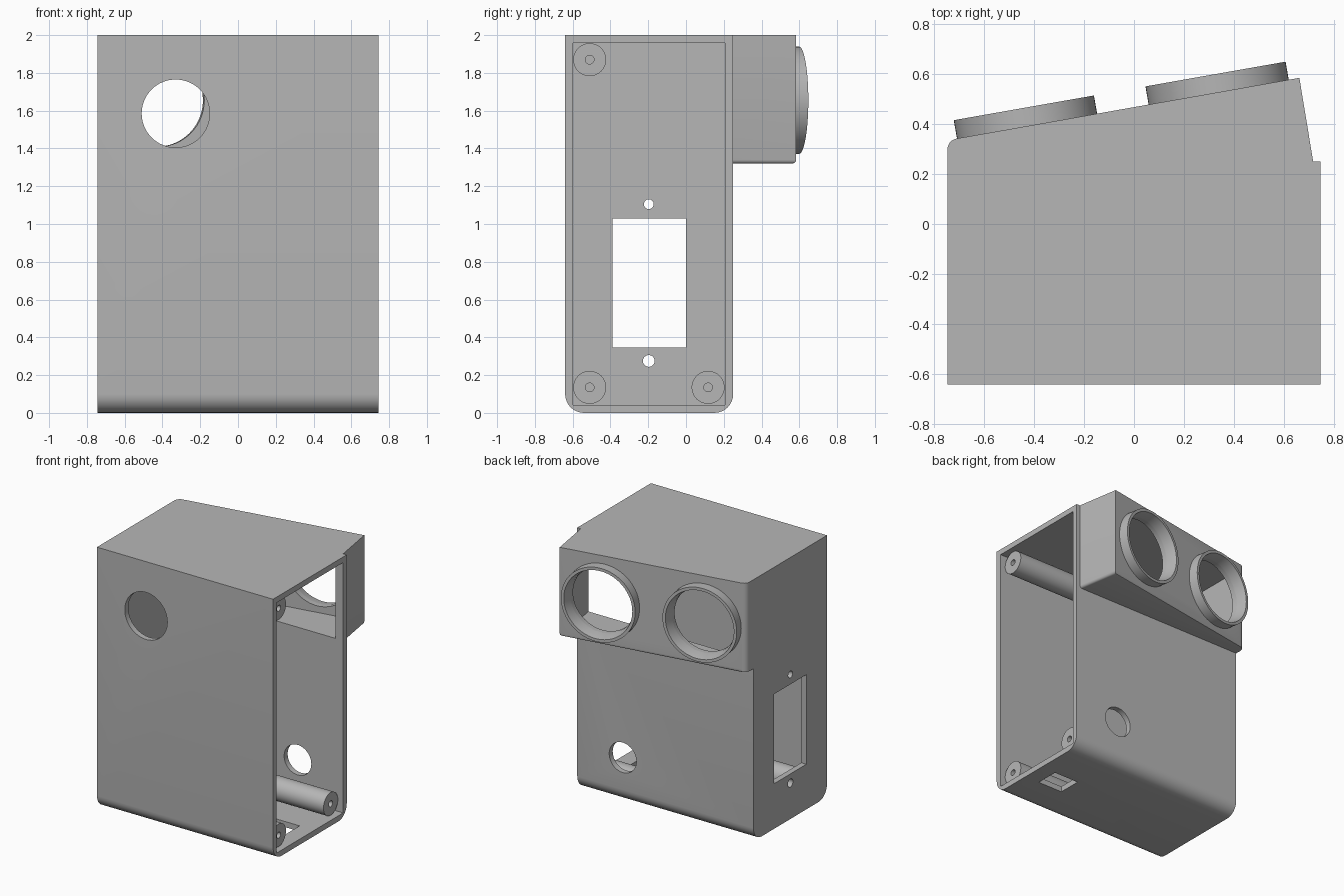
import bpy, bmesh
from math import radians, sin, cos, pi, tan
from mathutils import Matrix, Vector

cube = bpy.data.objects.get("Cube")
if cube:
    bpy.data.objects.remove(cube, do_unlink=True)

grey = bpy.data.materials.new("plain grey")
grey.use_nodes = True
grey.diffuse_color = (0.47, 0.47, 0.47, 1)
grey.node_tree.nodes["Principled BSDF"].inputs["Base Color"].default_value = (0.47, 0.47, 0.47, 1)

X, Z = 0.745, 2.0
FRONT, BACK = -0.64, 0.25
WALL = 0.043
TILT = radians(10)
EYE_Z = 1.655


def finish(bm, name):
    bmesh.ops.recalc_face_normals(bm, faces=bm.faces)
    mesh = bpy.data.meshes.new(name)
    bm.to_mesh(mesh)
    bm.free()
    mesh.materials.append(grey)
    obj = bpy.data.objects.new(name, mesh)
    bpy.context.collection.objects.link(obj)
    return obj


def prism(points, axis, low, high):
    """Extrude a profile along x (points are y, z) or z (points are x, y)."""
    bm = bmesh.new()
    to3 = (lambda p: (low, *p)) if axis == "x" else (lambda p: (*p, low))
    face = bm.faces.new([bm.verts.new(to3(p)) for p in points])
    new = bmesh.ops.extrude_face_region(bm, geom=[face])["geom"]
    shift = Vector((high - low, 0, 0) if axis == "x" else (0, 0, high - low))
    bmesh.ops.translate(bm, vec=shift, verts=[v for v in new if isinstance(v, bmesh.types.BMVert)])
    return bm


def box(x0, x1, y0, y1, z0, z1):
    return prism([(x0, y0), (x1, y0), (x1, y1), (x0, y1)], "z", z0, z1)


def rod(radius, length, matrix):
    bm = bmesh.new()
    bmesh.ops.create_cone(bm, cap_ends=True, segments=64, radius1=radius, radius2=radius,
                          depth=length, matrix=matrix)
    return bm


def lathe(points, matrix, closed):
    bm = bmesh.new()
    verts = [bm.verts.new((r, 0, h)) for r, h in points]
    pairs = list(zip(verts, verts[1:])) + ([(verts[-1], verts[0])] if closed else [])
    edges = [bm.edges.new(p) for p in pairs]
    bmesh.ops.spin(bm, geom=verts + edges, axis=(0, 0, 1), cent=(0, 0, 0), angle=2 * pi, steps=64)
    bmesh.ops.remove_doubles(bm, verts=bm.verts, dist=1e-5)
    bmesh.ops.transform(bm, matrix=matrix, verts=bm.verts)
    return bm


def arc(cx, cy, r, start, end, n=8):
    return [(cx + r * cos(radians(start + (end - start) * i / n)),
             cy + r * sin(radians(start + (end - start) * i / n))) for i in range(n + 1)]


def combine(target, bm, operation="DIFFERENCE"):
    tool = finish(bm, "tool")
    mod = target.modifiers.new("cut", "BOOLEAN")
    mod.operation, mod.solver, mod.object = operation, "EXACT", tool
    bpy.context.view_layer.objects.active = target
    bpy.ops.object.modifier_apply(modifier=mod.name)
    bpy.data.objects.remove(tool, do_unlink=True)


def smooth(obj):
    bpy.ops.object.select_all(action="DESELECT")
    obj.select_set(True)
    bpy.context.view_layer.objects.active = obj
    bpy.ops.object.shade_smooth_by_angle(angle=radians(30))


def face_y(x):
    return 0.34 + (x + 0.72) * tan(TILT)


# Case body, rounded along its two lower long edges
R = 0.1
case = finish(prism(arc(FRONT + R, R, R, 180, 270) + arc(BACK - R, R, R, 270, 360)
                    + [(BACK, Z), (FRONT, Z)], "x", -X, X), "case")

# Slanted hood on the back, with a small round along its lower outer edges
hood = prism([(-X, 0.22), (0.72, 0.22), (0.715, BACK), (0.66, face_y(0.66))]
             + arc(-X + 0.045, face_y(-0.71) - 0.045, 0.045, 100, 180, 6), "z", 1.32, Z)
lower = [e for e in hood.edges if all(v.co.z < 1.33 for v in e.verts)
         and max(v.co.y for v in e.verts) > 0.23
         and not all(v.co.x < -0.65 for v in e.verts)]
bmesh.ops.bevel(hood, geom=lower, offset=0.02, segments=4, profile=0.5, affect="EDGES")
combine(case, hood, "UNION")

# Hollow interior, open at the left end
combine(case, box(-X + WALL, X + 0.1, FRONT + WALL, BACK - WALL, WALL, Z - WALL))
combine(case, prism([(-X + WALL, 0.15), (0.69, 0.15), (0.625, face_y(0.625) - WALL),
                     (-X + WALL, face_y(-0.70) - WALL)], "z", 1.36, Z - WALL))

# Eye openings and their raised rims
to_back = Matrix.Rotation(TILT, 4, "Z") @ Matrix.Rotation(-pi / 2, 4, "X")
for name, x in (("right_eye_rim", -0.427), ("left_eye_rim", 0.338)):
    place = Matrix.Translation((x, face_y(x), EYE_Z)) @ to_back
    combine(case, rod(0.245, 0.18, place))
    smooth(finish(lathe([(0.284, -0.01), (0.284, 0.073), (0.262, 0.073), (0.245, 0.0),
                         (0.245, -0.01)], place, True), name))

# Round holes in the front and back walls
along_y = Matrix.Rotation(pi / 2, 4, "X")
combine(case, rod(0.18, 0.2, Matrix.Translation((-0.33, FRONT, 1.585)) @ along_y))
combine(case, rod(0.115, 0.2, Matrix.Translation((0.36, BACK, 0.345)) @ along_y))

# Window with screw holes in the closed end, and slot in the floor
along_x = Matrix.Rotation(pi / 2, 4, "Y")
combine(case, box(-X - 0.1, -X + 0.1, -0.39, 0.0, 0.345, 1.03))
for z, r in ((1.105, 0.026), (0.275, 0.031)):
    combine(case, rod(r, 0.2, Matrix.Translation((-X, -0.197, z)) @ along_x))
combine(case, box(0.41, 0.62, -0.32, -0.14, -0.1, 0.1))
smooth(case)

# Screw posts running the length of the case
posts = {"upper_front_post": (-0.51, 1.87), "lower_front_post": (-0.51, 0.135),
         "lower_back_post": (0.117, 0.135)}
for name, (y, z) in posts.items():
    length = 2 * X - 2 * WALL
    place = Matrix.Translation((-X + WALL, y, z)) @ along_x
    smooth(finish(lathe([(0, -0.01), (0.087, -0.01), (0.087, length), (0.023, length),
                         (0.023, length - 0.3), (0, length - 0.3)], place, False), name))
